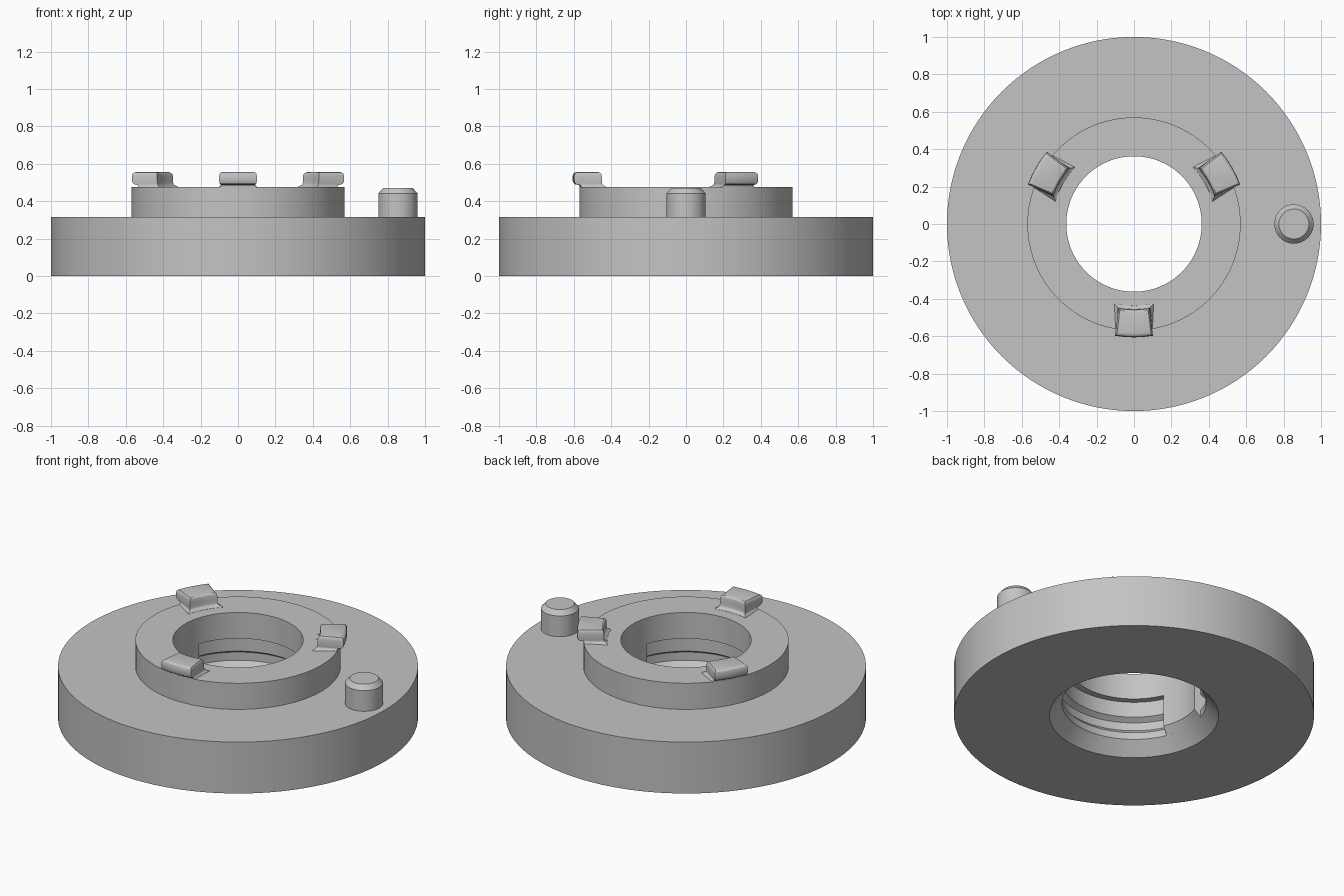
import bpy, bmesh, math

if "Cube" in bpy.data.objects:
    bpy.data.objects.remove(bpy.data.objects["Cube"])

gray = bpy.data.materials.new("plain_gray")
gray.diffuse_color = (0.55, 0.55, 0.55, 1)
gray.use_nodes = True
gray.node_tree.nodes["Principled BSDF"].inputs["Base Color"].default_value = gray.diffuse_color


def finish(bm, name):
    bmesh.ops.recalc_face_normals(bm, faces=bm.faces[:])
    me = bpy.data.meshes.new(name)
    bm.to_mesh(me)
    bm.free()
    ob = bpy.data.objects.new(name, me)
    bpy.context.collection.objects.link(ob)
    me.materials.append(gray)
    bpy.ops.object.select_all(action='DESELECT')
    ob.select_set(True)
    bpy.context.view_layer.objects.active = ob
    bpy.ops.object.shade_smooth_by_angle(angle=math.radians(30))
    return ob


def lathe(name, profile, start=0, sweep=360, seg=128):
    """Revolve a closed (radius, z) profile about z, capping partial sweeps."""
    bm = bmesh.new()
    full = sweep == 360
    rings = []
    for i in range(seg if full else seg + 1):
        a = math.radians(start + sweep * i / seg)
        rings.append([bm.verts.new((r * math.cos(a), r * math.sin(a), z)) for r, z in profile])
    n = len(profile)
    for i in range(seg):
        a, b = rings[i], rings[(i + 1) % len(rings)]
        for j in range(n):
            k = (j + 1) % n
            bm.faces.new((a[j], b[j], b[k], a[k]))
    if not full:
        bm.faces.new(rings[0])
        bm.faces.new(rings[-1])
    return finish(bm, name)


# Flanged ring with a raised collar, chamfered mouth and grooved bore
lathe("flange_body", [
    (1.0, 0), (1.0, 0.315), (0.57, 0.315), (0.57, 0.475), (0.362, 0.475),
    (0.362, 0.315), (0.40, 0.315), (0.40, 0.22), (0.43, 0.20),
    (0.43, 0.15), (0.40, 0.12), (0.40, 0.077), (0.47, 0)])

# Two stops inside the bore
for i, start in enumerate((162, 342)):
    lathe(f"bore_stop_{i + 1}", [(0.362, 0.119), (0.40, 0.077), (0.45, 0.077),
                                 (0.45, 0.325), (0.362, 0.325)], start, 41, 16)

# Locating pin with a chamfered tip
bm = bmesh.new()
rings = []
for r, z in ((0.105, 0.31), (0.105, 0.442), (0.08, 0.47)):
    rings.append([bm.verts.new((0.855 + r * math.cos(2 * math.pi * i / 48),
                                r * math.sin(2 * math.pi * i / 48), z)) for i in range(48)])
for a, b in zip(rings, rings[1:]):
    for i in range(48):
        k = (i + 1) % 48
        bm.faces.new((a[i], a[k], b[k], b[i]))
bm.faces.new(rings[0])
bm.faces.new(rings[-1])
finish(bm, "locating_pin")

# Hooked tabs: z, inner radius, inner half width, outer radius, outer half width
SECTIONS = [
    (0.470, 0.428, 0.108, 0.569, 0.100),
    (0.476, 0.430, 0.105, 0.569, 0.098),
    (0.481, 0.438, 0.096, 0.569, 0.094),
    (0.487, 0.444, 0.089, 0.572, 0.092),
    (0.490, 0.447, 0.087, 0.592, 0.094),
    (0.498, 0.449, 0.085, 0.602, 0.099),
    (0.510, 0.450, 0.084, 0.606, 0.101),
    (0.535, 0.450, 0.084, 0.606, 0.101),
    (0.547, 0.453, 0.081, 0.602, 0.098),
    (0.554, 0.460, 0.076, 0.594, 0.091),
    (0.556, 0.468, 0.071, 0.585, 0.084),
]


def tab(name, angle):
    bm = bmesh.new()
    c, s = math.cos(math.radians(angle)), math.sin(math.radians(angle))
    rings = []
    for z, ri, wi, ro, wo in SECTIONS:
        # Curved inner and outer ends follow the collar
        pts = [(math.sqrt(ri * ri - (t * wi) ** 2) + 0.008, t * wi) for t in (-1, -0.5, 0, 0.5, 1)]
        pts += [(math.sqrt(ro * ro - (t * wo) ** 2), t * wo) for t in (1, 0.5, 0, -0.5, -1)]
        rings.append([bm.verts.new((u * c - v * s, u * s + v * c, z)) for u, v in pts])
    for a, b in zip(rings, rings[1:]):
        for i in range(10):
            k = (i + 1) % 10
            bm.faces.new((a[i], a[k], b[k], b[i]))
    bm.faces.new(rings[0])
    bm.faces.new(rings[-1])
    finish(bm, name)


for i, angle in enumerate((-90, 30, 150)):
    tab(f"hooked_tab_{i + 1}", angle)
